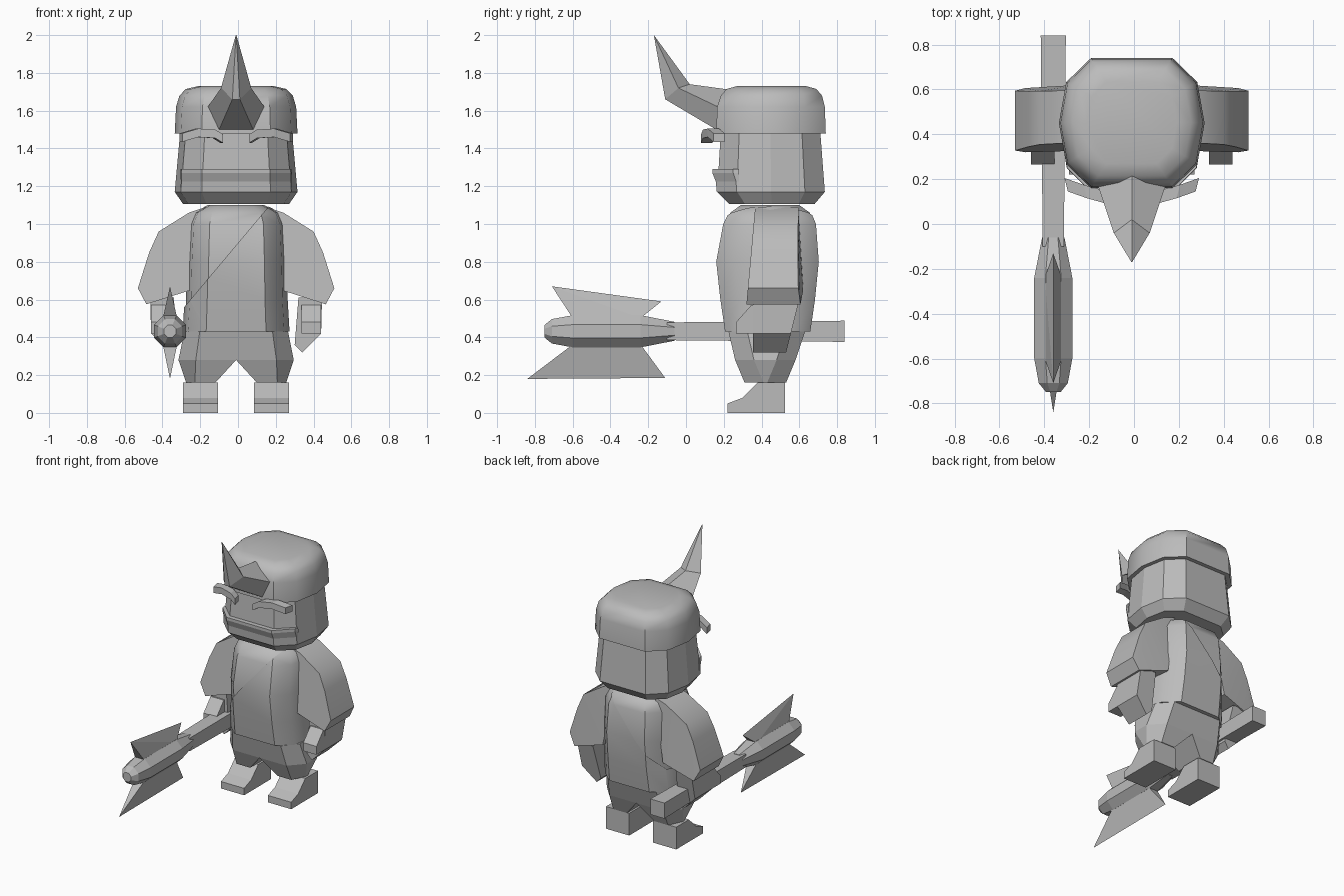
import bpy, bmesh, math
from mathutils import Vector

cube = bpy.data.objects.get("Cube")
if cube:
    bpy.data.objects.remove(cube, do_unlink=True)

grey = bpy.data.materials.new("plain grey")
grey.use_nodes = True
GREY = (0.5, 0.5, 0.5, 1)
grey.diffuse_color = GREY
grey.node_tree.nodes["Principled BSDF"].inputs["Base Color"].default_value = GREY

CX = -0.01  # body centre line


def finish(name, bm, smooth=None):
    bmesh.ops.recalc_face_normals(bm, faces=bm.faces)
    mesh = bpy.data.meshes.new(name)
    bm.to_mesh(mesh)
    bm.free()
    mesh.materials.append(grey)
    ob = bpy.data.objects.new(name, mesh)
    bpy.context.collection.objects.link(ob)
    if smooth:
        bpy.ops.object.select_all(action='DESELECT')
        ob.select_set(True)
        bpy.context.view_layer.objects.active = ob
        bpy.ops.object.shade_smooth_by_angle(angle=math.radians(smooth))
    return ob


def loft_mesh(rings):
    bm = bmesh.new()
    loops = [[bm.verts.new(p) for p in ring] for ring in rings]
    n = len(loops[0])
    for a, b in zip(loops, loops[1:]):
        for i in range(n):
            j = (i + 1) % n
            bm.faces.new((a[i], a[j], b[j], b[i]))
    bm.faces.new(loops[0])
    bm.faces.new(loops[-1])
    return bm


def hull(name, points, smooth=None):
    bm = bmesh.new()
    for p in points:
        bm.verts.new(p)
    bmesh.ops.convex_hull(bm, input=bm.verts)
    bmesh.ops.dissolve_limit(bm, angle_limit=0.02, verts=bm.verts, edges=bm.edges)
    return finish(name, bm, smooth)


def box(x0, x1, y0, y1, z0, z1):
    return [(x, y, z) for x in (x0, x1) for y in (y0, y1) for z in (z0, z1)]


# Ten-sided rounded section shared by head, cap and torso
SECTION = [(1, 0), (.9, .63), (.56, 1), (-.56, 1), (-.9, .63),
           (-1, 0), (-.9, -.63), (-.56, -1), (.56, -1), (.9, -.63)]


def ring(z, hx, y0, y1):
    return [(CX + hx * u, (y0 + y1) / 2 + (y1 - y0) / 2 * v, z) for u, v in SECTION]


def body(name, levels, smooth=None):
    return finish(name, loft_mesh([ring(*l) for l in levels]), smooth)


# Head and cap
body("head", [(1.105, .28, .23, .68), (1.17, .325, .165, .735), (1.5, .295, .185, .71)])
body("cap", [(1.48, .325, .16, .74), (1.62, .318, .165, .735), (1.68, .30, .185, .72),
             (1.715, .265, .215, .69), (1.73, .2, .27, .635)], 40)

# Jaw plate around the front of the face
jaw = loft_mesh([ring(1.17, .325, .163, .735), ring(1.225, .322, .158, .735),
                 ring(1.27, .322, .14, .735), ring(1.29, .32, .14, .735)])
bmesh.ops.bisect_plane(jaw, geom=jaw.verts[:] + jaw.edges[:] + jaw.faces[:],
                       plane_co=(0, .28, 1.2), plane_no=(0, 1, 0), clear_outer=True)
bmesh.ops.holes_fill(jaw, edges=jaw.edges)
finish("jaw", jaw)

# Horn, bent upwards
base = [(0, .24, 1.71), (.15, .17, 1.62), (.09, .16, 1.5), (-.09, .16, 1.5), (-.15, .17, 1.62)]
bend = [(0, .02, 1.74), (.08, -.04, 1.72), (.02, -.11, 1.66), (-.02, -.11, 1.66), (-.08, -.04, 1.72)]
tip = [(x * .02, -.17 + y * .001, 2) for x, y, z in bend]
finish("horn", loft_mesh([[(x + CX, y, z) for x, y, z in r] for r in (base, bend, tip)]))

# Torso, and the overlapping tunic layer cut on a diagonal
TORSO = [(.43, .275, .215, .65), (.6, .265, .19, .675), (.8, .26, .168, .695),
         (1.0, .25, .205, .68), (1.06, .225, .235, .655), (1.1, .15, .29, .6)]
body("torso", TORSO, 40)
tunic = loft_mesh([ring(z, hx + .008, y0 - .008, y1 + .008) for z, hx, y0, y1 in TORSO])
bmesh.ops.bisect_plane(tunic, geom=tunic.verts[:] + tunic.edges[:] + tunic.faces[:],
                       plane_co=(-.05, 0, .84), plane_no=(.5, 0, -.42), clear_inner=True)
finish("tunic_layer", tunic, 40)

for side, s in (("left", 1), ("right", -1)):
    def put(points):
        return [(CX + s * x, y, z) for x, y, z in points]

    # Trouser leg
    legs = []
    for z, x0, x1, y0, y1 in ((.43, 0, .275, .225, .63), (.28, 0, .305, .26, .58),
                              (.16, .11, .265, .31, .53)):
        c = (x1 - x0) * .3
        legs.append(put([(x0, y0, z), (x1 - c, y0, z), (x1, y0 + .1, z),
                         (x1, y1 - .1, z), (x1 - c, y1, z), (x0, y1, z)]))
    finish(side + "_trouser_leg", loft_mesh(legs))

    # Boot
    shape = [(.22, 0), (.525, 0), (.525, .16), (.38, .16), (.3, .08), (.22, .05)]
    finish(side + "_boot", loft_mesh(
        [put([(x, y, z) for y, z in shape]) for x in (.095, .28)]))

    # Sleeve, wider towards the cuff
    outline = [(.16, 1.09), (.25, 1.06), (.41, .96), (.46, .85), (.52, .66), (.475, .575), (.24, .65)]
    front = [(x, .32 + (z - .575) * .09, z) for x, z in outline]
    back = [(x, .625 - (z - .575) * .06 - max(0, x - .35) * .15, z) for x, z in outline]
    hull(side + "_sleeve", put(front + back), 35)

    # Hand and thumb
    palm = [(.33, .61), (.455, .61), (.45, .42), (.35, .32), (.31, .36), (.33, .45)]
    hull(side + "_hand", put([(x, y, z) for x, z in palm
                              for y in (.355, .53 + (z - .32) * .25)]))
    hull(side + "_thumb", put(box(.345, .45, .265, .38, .42, .48)
                              + box(.345, .45, .345, .38, .5, .57)))

    # Arched eyebrow swept from the inner to the outer end
    brow = []
    for x, y, z in ((.07, .08, 1.43), (.11, .09, 1.455), (.2, .115, 1.46), (.285, .145, 1.435)):
        brow.append(put([(x, y, z), (x, y, z + .045), (x + .015, y + .06, z + .045),
                         (x + .015, y + .06, z)]))
    finish(side + "_eyebrow", loft_mesh(brow))

# Mace: square shaft, eight-sided head and two tapered blades
MX, MZ = -.36, .432
finish("mace_shaft", loft_mesh([[(MX + u * r, y, MZ + v * r) for u, v in
       ((-1, -1), (1, -1), (1, 1), (-1, 1))] for y, r in ((-.1, .047), (.84, .056))]))
turns = [math.radians(22.5 + 45 * i) for i in range(8)]
finish("mace_head", loft_mesh([[(MX + r * math.cos(a), y, MZ + r * math.sin(a)) for a in turns]
       for y, r in ((-.06, .054), (-.24, .092), (-.6, .092), (-.71, .07), (-.75, .035))]))
for name, up, edge in (("upper_blade", 1, ((-.13, .59), (-.71, .67))),
                       ("lower_blade", -1, ((-.11, .185), (-.84, .18)))):
    root = [(MX + dx, y, MZ + up * .07) for dx in (-.038, .038) for y in (-.24, -.6)]
    hull(name, root + [(MX, y, z) for y, z in edge])
